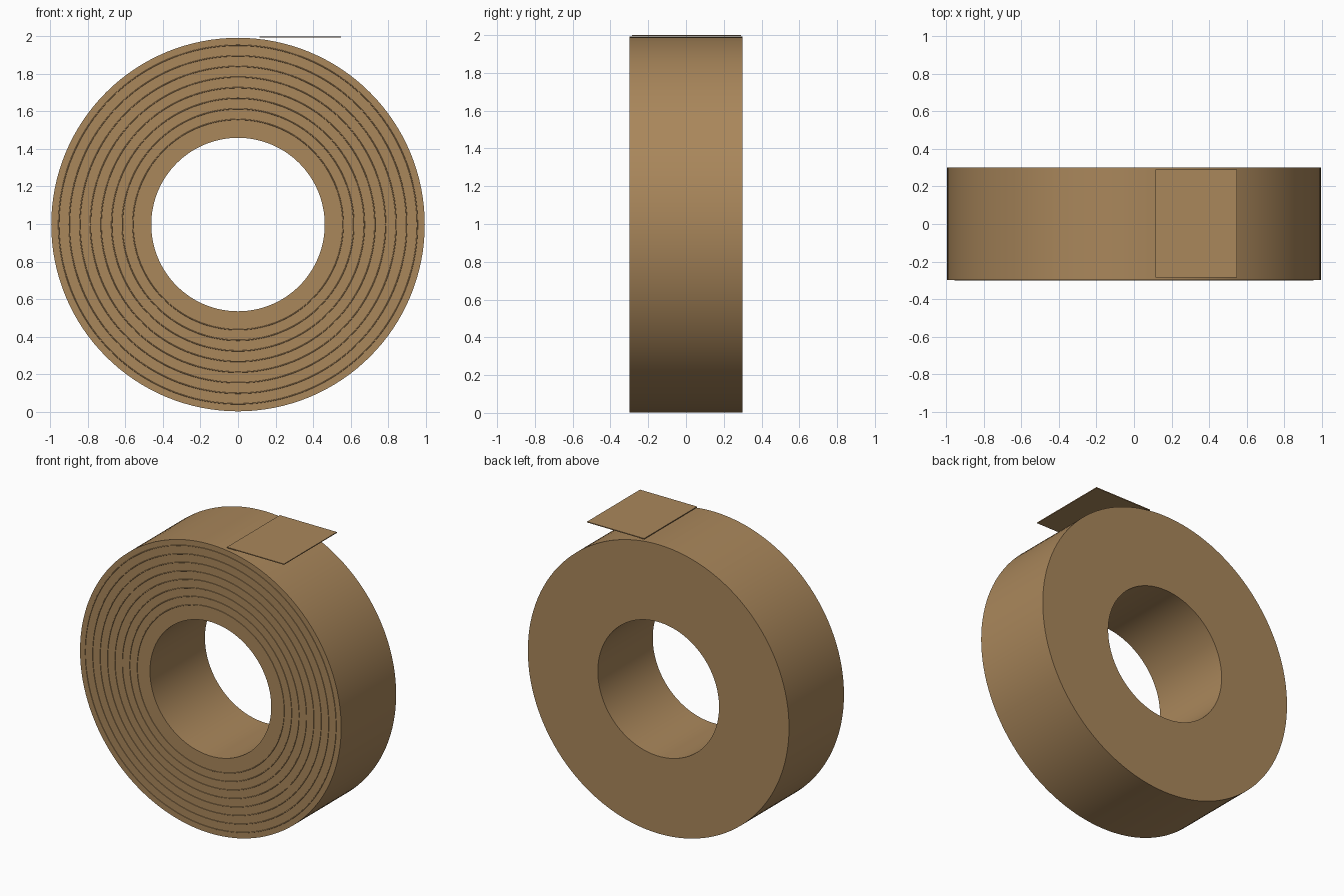
import bpy, bmesh, math

if "Cube" in bpy.data.objects:
    bpy.data.objects.remove(bpy.data.objects["Cube"])

CZ = 0.997          # height of the roll axis
SEG = 128

tan = bpy.data.materials.new("kraft tan")
tan.diffuse_color = (0.40, 0.242, 0.105, 1)
tan.use_nodes = True
tan.node_tree.nodes["Principled BSDF"].inputs["Base Color"].default_value = tan.diffuse_color


def finish(obj):
    obj.data.materials.append(tan)
    bpy.ops.object.select_all(action='DESELECT')
    obj.select_set(True)
    bpy.context.view_layer.objects.active = obj
    bpy.ops.object.shade_smooth_by_angle(angle=math.radians(30))


def tube(name, r_in, r_out, y0, y1):
    """Rectangular profile swept round the y axis."""
    profile = [(r_in, y0), (r_out, y0), (r_out, y1), (r_in, y1)]
    bm = bmesh.new()
    loops = []
    for i in range(SEG):
        a = 2 * math.pi * i / SEG
        loops.append([bm.verts.new((r * math.cos(a), y, r * math.sin(a))) for r, y in profile])
    for i in range(SEG):
        p, q = loops[i], loops[(i + 1) % SEG]
        for k in range(4):
            n = (k + 1) % 4
            bm.faces.new((p[k], p[n], q[n], q[k]))
    bmesh.ops.recalc_face_normals(bm, faces=bm.faces)
    mesh = bpy.data.meshes.new(name)
    bm.to_mesh(mesh)
    bm.free()
    obj = bpy.data.objects.new(name, mesh)
    obj.location.z = CZ
    bpy.context.collection.objects.link(obj)
    finish(obj)


# Cardboard core and wound tape
tube("core", 0.462, 0.507, -0.298, 0.300)
tube("tape_roll", 0.507, 0.995, -0.298, 0.300)

# Fine winding lines on the front face
for i in range(8):
    bpy.ops.mesh.primitive_torus_add(
        major_radius=0.56 + i * 0.0565, minor_radius=0.0028,
        major_segments=SEG, minor_segments=6,
        location=(0, -0.298, CZ), rotation=(math.pi / 2, 0, 0))
    bpy.context.object.name = f"winding_line_{i + 1}"
    finish(bpy.context.object)

# Loose end of the tape, sticking out straight at the top
bpy.ops.mesh.primitive_cube_add(size=1, location=(0.3325, 0.003, 1.997))
end = bpy.context.object
end.name = "loose_tape_end"
end.scale = (0.435, 0.576, 0.006)
bpy.ops.object.transform_apply(location=False, rotation=False, scale=True)
finish(end)
